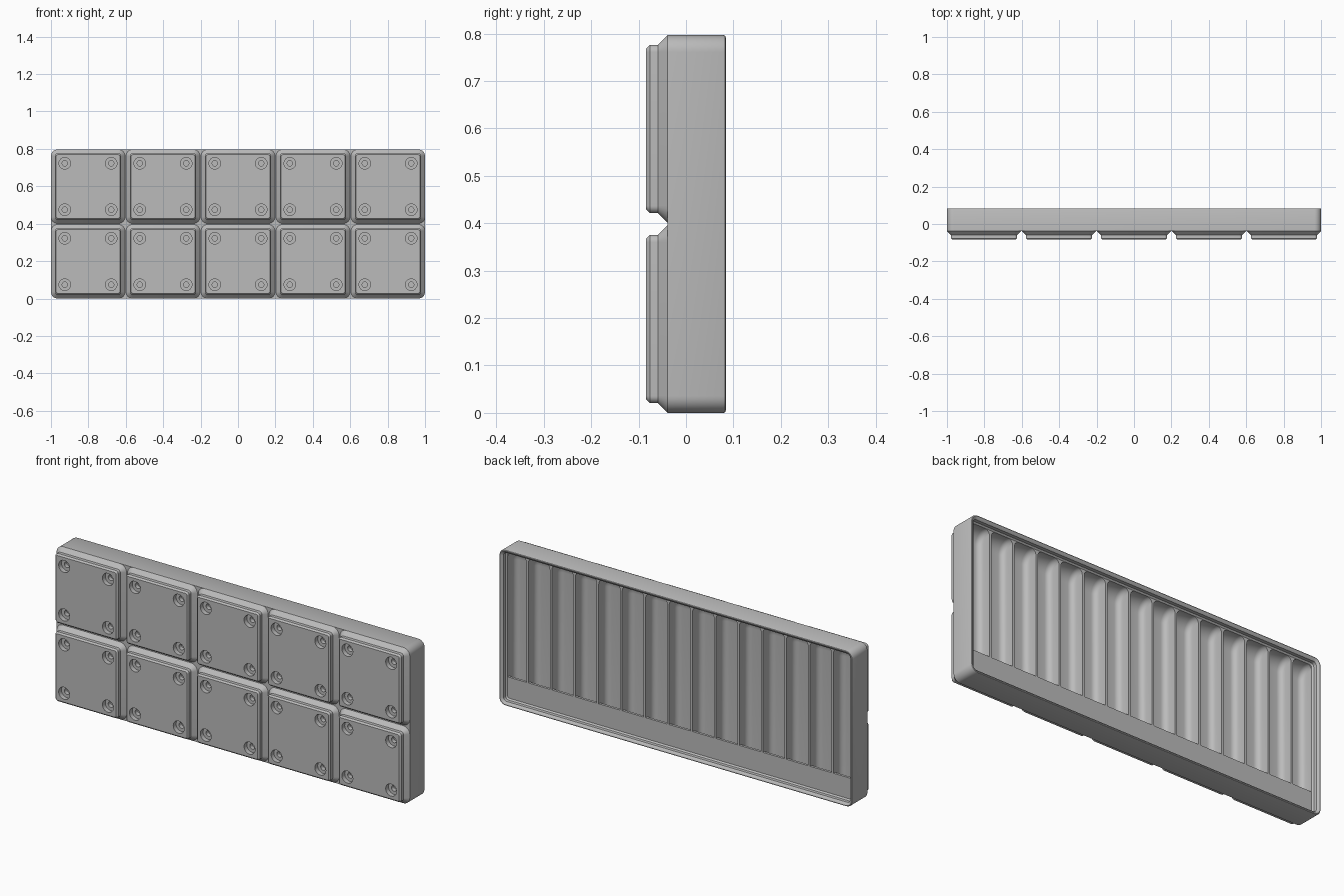
import bpy, bmesh
from math import sin, cos, pi, radians

old = bpy.data.objects.get("Cube")
if old:
    bpy.data.objects.remove(old, do_unlink=True)

# Main dimensions
LENGTH, HEIGHT = 2.0, 0.797
FRONT, BASE, DECK, RIM = -0.084, -0.0387, 0.0497, 0.084
MID_Z = HEIGHT / 2
PITCH = 0.401
CORNER = 0.0358
FLOOR = -0.017

plastic = bpy.data.materials.new("grey plastic")
plastic.use_nodes = True
grey = (0.5, 0.5, 0.5, 1)
plastic.diffuse_color = grey
plastic.node_tree.nodes["Principled BSDF"].inputs["Base Color"].default_value = grey


def rounded_ring(w, h, r, y, cx=0, cz=0, steps=8):
    """Rounded rectangle in the x-z plane."""
    ring = []
    for q, (sx, sz) in enumerate([(1, 1), (-1, 1), (-1, -1), (1, -1)]):
        for i in range(steps + 1):
            a = (q + i / steps) * pi / 2
            ring.append((cx + sx * (w / 2 - r) + r * cos(a), y,
                         cz + sz * (h / 2 - r) + r * sin(a)))
    return ring


def circle_ring(r, y, cx, cz, n=32):
    return [(cx + r * cos(2 * pi * i / n), y, cz + r * sin(2 * pi * i / n)) for i in range(n)]


def loft(bm, rings):
    """Skin a stack of rings and close both ends."""
    rows = [[bm.verts.new(p) for p in ring] for ring in rings]
    n = len(rows[0])
    for a, b in zip(rows, rows[1:]):
        for i in range(n):
            j = (i + 1) % n
            bm.faces.new((a[i], a[j], b[j], b[i]))
    bm.faces.new(rows[0])
    bm.faces.new(rows[-1])


def make_object(name, bm):
    bmesh.ops.recalc_face_normals(bm, faces=bm.faces)
    mesh = bpy.data.meshes.new(name)
    bm.to_mesh(mesh)
    bm.free()
    mesh.materials.append(plastic)
    obj = bpy.data.objects.new(name, mesh)
    bpy.context.collection.objects.link(obj)
    return obj


def cut(obj, cutter):
    """Subtract the cutter, bake the result and drop the cutter."""
    mod = obj.modifiers.new("cut", 'BOOLEAN')
    mod.operation, mod.solver, mod.object = 'DIFFERENCE', 'EXACT', cutter
    cutter.hide_render = True
    bpy.context.view_layer.update()
    graph = bpy.context.evaluated_depsgraph_get()
    mesh = bpy.data.meshes.new_from_object(obj.evaluated_get(graph))
    obj.modifiers.clear()
    obj.data = mesh
    bpy.data.objects.remove(cutter, do_unlink=True)


def smooth(obj):
    bpy.ops.object.select_all(action='DESELECT')
    obj.select_set(True)
    bpy.context.view_layer.objects.active = obj
    bpy.ops.object.shade_smooth_by_angle(angle=radians(25))


# Tray body with a stepped stacking rim: (inset, y) pairs from outside to inside
rim_profile = [(0, BASE), (0, RIM - 0.005), (0.0015, RIM - 0.0015), (0.005, RIM),
               (0.0085, RIM - 0.0015), (0.018, 0.0737), (0.018, 0.0565), (0.0248, DECK)]
bm = bmesh.new()
loft(bm, [rounded_ring(LENGTH - 2 * o, HEIGHT - 2 * o, CORNER - o, y, cz=MID_Z)
          for o, y in rim_profile])
body = make_object("tray_body", bm)


def pocket_section(x, inset):
    """Pocket outline in y-z: sloping ledge underside, floor, curved scoop."""
    ledge, lip_y, slope, scoop = 0.132, 0.037, 1.37, 0.06
    floor = FLOOR + inset
    pts = [(ledge, DECK + 0.01), (ledge, lip_y), (ledge - (lip_y - floor) * slope, floor)]
    zc, yc, r = HEIGHT - 0.0248 - scoop, FLOOR + scoop, scoop - inset
    for i in range(11):
        a = i / 10 * pi / 2
        pts.append((zc + r * sin(a), yc - r * cos(a)))
    pts.append((zc + r, DECK + 0.01))
    return [(x, y, z) for z, y in pts]


# Fifteen pockets with filleted floors
bm = bmesh.new()
COUNT, WALL, FILLET, STEPS = 15, 0.0115, 0.027, 6
step = (LENGTH - 0.0182 + WALL) / COUNT
for k in range(COUNT):
    centre = (k - (COUNT - 1) / 2) * step
    lo = max(centre - (step - WALL) / 2, -LENGTH / 2 + 0.0248)
    hi = min(centre + (step - WALL) / 2, LENGTH / 2 - 0.0248)
    arcs = [(FILLET * (1 - cos(i / STEPS * pi / 2)), FILLET * (1 - sin(i / STEPS * pi / 2)))
            for i in range(STEPS + 1)]
    sections = [pocket_section(lo + dx, d) for dx, d in arcs]
    sections += [pocket_section(hi - dx, d) for dx, d in reversed(arcs)]
    loft(bm, sections)
cut(body, make_object("pocket_cutter", bm))
smooth(body)

# One foot pad: stepped chamfers, then four counterbored holes
foot_profile = [(0.0282, FRONT), (0.0205, FRONT + 0.0077), (0.0205, FRONT + 0.0248),
                (0, BASE), (0.003, BASE + 0.008)]
bm = bmesh.new()
loft(bm, [rounded_ring(0.396 - 2 * o, 0.396 - 2 * o, CORNER - o, y) for o, y in foot_profile])
foot = make_object("foot_pad", bm)

bm = bmesh.new()
for sx in (-1, 1):
    for sz in (-1, 1):
        loft(bm, [circle_ring(r, FRONT + d, sx * 0.124, sz * 0.124)
                  for r, d in [(0.031, -0.01), (0.031, 0.023), (0.0145, 0.023), (0.0145, 0.044)]])
cut(foot, make_object("hole_cutter", bm))
smooth(foot)

# Repeat the pad on a five by two grid
for col in range(5):
    for row in range(2):
        pad = foot if (col, row) == (0, 0) else foot.copy()
        if pad is not foot:
            bpy.context.collection.objects.link(pad)
        pad.name = f"foot_pad_{col + 1}_{row + 1}"
        pad.location = ((col - 2) * PITCH, 0, MID_Z + (row - 0.5) * PITCH)
